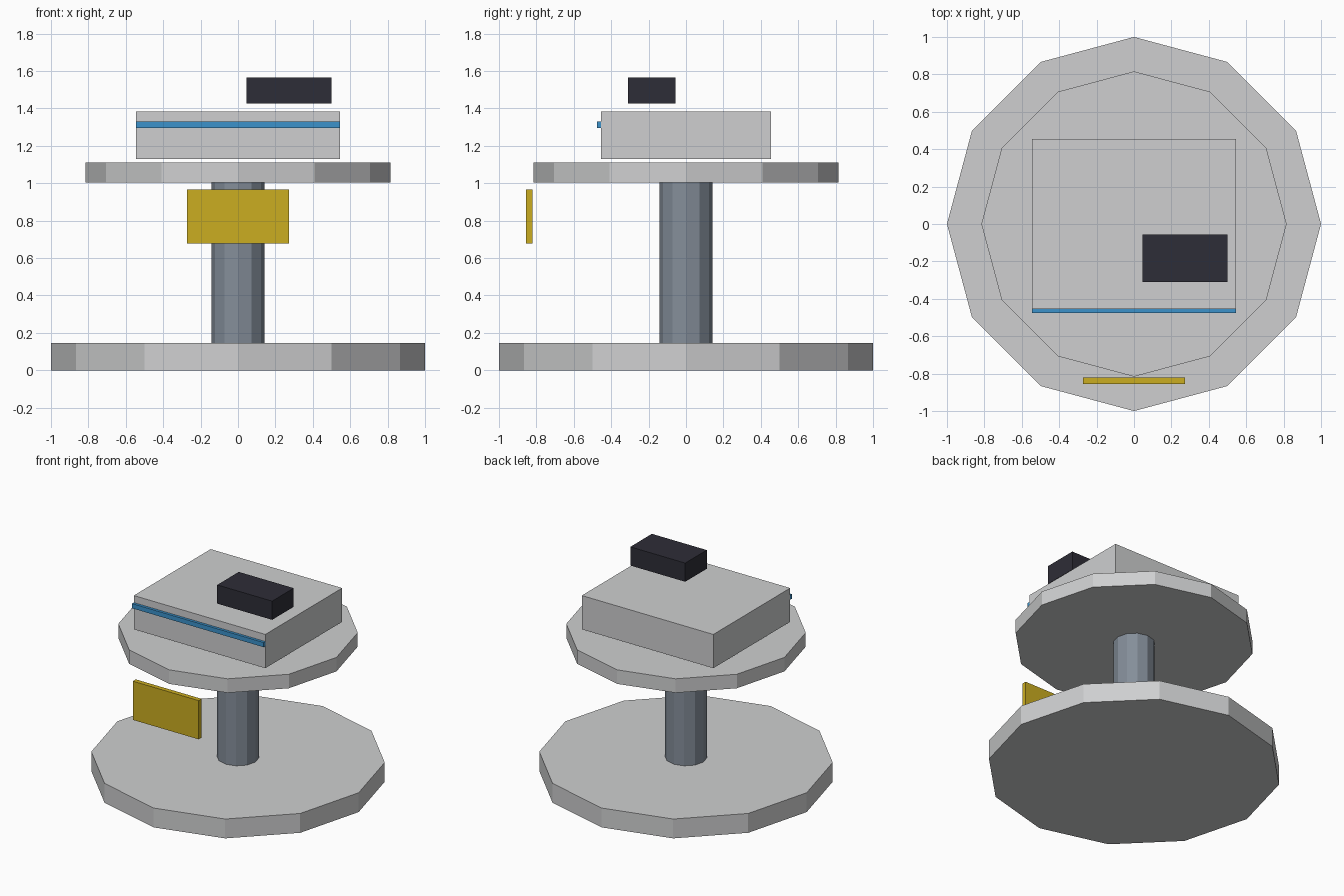
import bpy

cube = bpy.data.objects.get("Cube")
if cube:
    bpy.data.objects.remove(cube, do_unlink=True)


def material(name, rgb):
    mat = bpy.data.materials.new(name)
    mat.use_nodes = True
    color = (*rgb, 1.0)
    mat.diffuse_color = color
    mat.node_tree.nodes["Principled BSDF"].inputs["Base Color"].default_value = color
    return mat


def finish(name, mat):
    obj = bpy.context.object
    obj.name = obj.data.name = name
    obj.data.materials.append(mat)
    return obj


def disc(name, mat, radius, bottom, top):
    """Flat-sided twelve-cornered cylinder with corners on the axes."""
    bpy.ops.mesh.primitive_cylinder_add(
        vertices=12, radius=radius, depth=top - bottom,
        location=(0, 0, (bottom + top) / 2))
    return finish(name, mat)


def box(name, mat, x, y, z):
    """Box given by its (low, high) range on each axis."""
    spans = (x, y, z)
    bpy.ops.mesh.primitive_cube_add(size=1, location=[(a + b) / 2 for a, b in spans])
    obj = finish(name, mat)
    size = [b - a for a, b in spans]
    for vert in obj.data.vertices:
        vert.co = [c * s for c, s in zip(vert.co, size)]
    return obj


light_grey = material("light grey", (0.62, 0.625, 0.63))
steel = material("steel grey", (0.23, 0.27, 0.32))
blue = material("blue", (0.045, 0.29, 0.6))
gold = material("gold", (0.6, 0.42, 0.015))
charcoal = material("charcoal", (0.027, 0.026, 0.038))

# Pedestal
disc("base", light_grey, 1.0, 0, 0.145)
disc("column", steel, 0.143, 0.145, 1.005)
disc("table_top", light_grey, 0.816, 1.005, 1.11)

# Case with its front stripe, and the block floating above
box("case", light_grey, (-0.545, 0.545), (-0.455, 0.455), (1.13, 1.383))
box("front_stripe", blue, (-0.545, 0.545), (-0.475, -0.447), (1.295, 1.33))
box("upper_block", charcoal, (0.045, 0.5), (-0.31, -0.055), (1.425, 1.565))

# Plaque in front of the column
box("plaque", gold, (-0.273, 0.273), (-0.855, -0.82), (0.677, 0.967))
